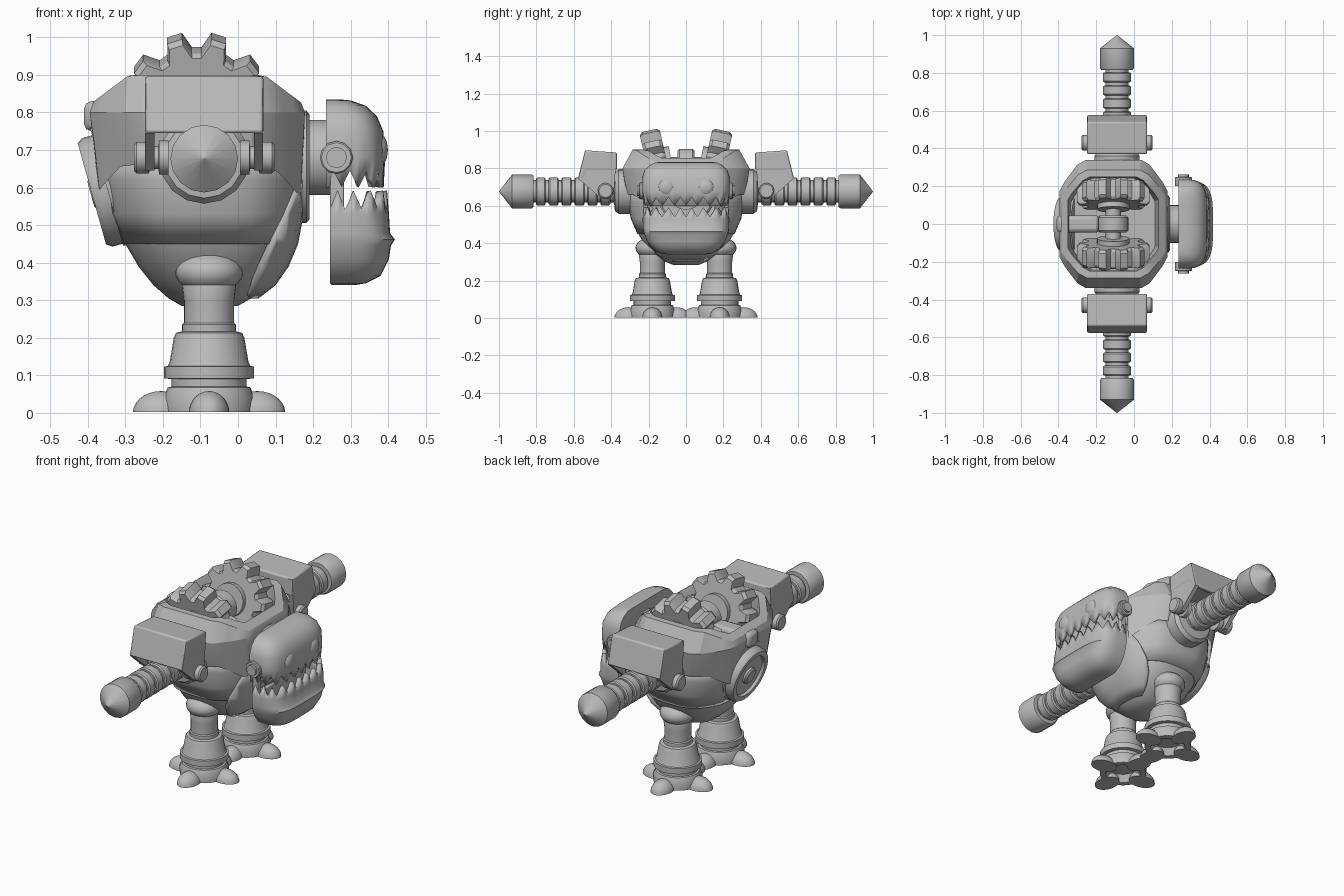
import bpy, bmesh
from math import sin, cos, pi, radians
from mathutils import Matrix, Vector

if "Cube" in bpy.data.objects:
    bpy.data.objects.remove(bpy.data.objects["Cube"])

grey = bpy.data.materials.new("plain grey")
grey.use_nodes = True
GREY = (0.5, 0.5, 0.5, 1)
grey.diffuse_color = GREY
grey.node_tree.nodes["Principled BSDF"].inputs["Base Color"].default_value = GREY
CX = -0.09   # arm and gear axis
BX = -0.11   # body centre


def finish(name, bm, angle=35, bevel=0, shell=0):
    bmesh.ops.recalc_face_normals(bm, faces=bm.faces)
    me = bpy.data.meshes.new(name)
    bm.to_mesh(me)
    bm.free()
    ob = bpy.data.objects.new(name, me)
    bpy.context.collection.objects.link(ob)
    me.materials.append(grey)
    if shell:
        m = ob.modifiers.new("shell", 'SOLIDIFY')
        m.thickness, m.offset = shell, -1
    if bevel:
        m = ob.modifiers.new("bevel", 'BEVEL')
        m.width, m.segments = bevel, 2
    bpy.ops.object.select_all(action='DESELECT')
    ob.select_set(True)
    bpy.context.view_layer.objects.active = ob
    bpy.ops.object.shade_smooth_by_angle(angle=radians(angle))
    return ob


def loft(rings, cap_start=True, cap_end=True):
    bm = bmesh.new()
    vs = [[bm.verts.new(p) for p in r] for r in rings]
    n = len(vs[0])
    for a, b in zip(vs, vs[1:]):
        for i in range(n):
            bm.faces.new((a[i], a[(i + 1) % n], b[(i + 1) % n], b[i]))
    if cap_start:
        bm.faces.new(vs[0])
    if cap_end:
        bm.faces.new(vs[-1])
    return bm


def lathe(name, profile, origin, axis=(0, 0, 1), seg=24, angle=35):
    """Spin (radius, height) pairs about an axis."""
    rings = [[(max(r, .001) * cos(2 * pi * i / seg), max(r, .001) * sin(2 * pi * i / seg), h)
              for i in range(seg)] for r, h in profile]
    bm = loft(rings)
    rot = Vector(axis).to_track_quat('Z', 'Y').to_matrix().to_4x4()
    bm.transform(Matrix.Translation(origin) @ rot)
    return finish(name, bm, angle)


def box(name, lo, hi, bevel=.01):
    bm = bmesh.new()
    bmesh.ops.create_cube(bm, size=1)
    for v in bm.verts:
        v.co = [l + (c + .5) * (h - l) for c, l, h in zip(v.co, lo, hi)]
    return finish(name, bm, bevel=bevel)


def prism(name, pts, x0, x1, bevel=0):
    return finish(name, loft([[(x, y, z) for y, z in pts] for x in (x0, x1)]), bevel=bevel)


def ball(name, loc, radii, turn=0, floor=None):
    bm = bmesh.new()
    bmesh.ops.create_uvsphere(bm, u_segments=24, v_segments=14, radius=1)
    bm.transform(Matrix.Translation(loc) @ Matrix.Rotation(turn, 4, 'Z') @ Matrix.Diagonal((*radii, 1)))
    if floor is not None:
        geom = bm.verts[:] + bm.edges[:] + bm.faces[:]
        bmesh.ops.bisect_plane(bm, geom=geom, plane_co=(0, 0, floor), plane_no=(0, 0, -1), clear_outer=True)
        bmesh.ops.holes_fill(bm, edges=bm.edges)
    return finish(name, bm)


def section(z, x0, x1, w, octo=0.0, n=2.4, grow=0.0, seg=40):
    """Body cross-section, blended between a superellipse and an octagon."""
    pts = []
    for i in range(seg):
        c, s = cos(2 * pi * i / seg), sin(2 * pi * i / seg)
        ac, as_ = abs(c), abs(s)
        r = (1 - octo) * (ac ** n + as_ ** n) ** (-1 / n) + octo / max(ac, as_, (.45 * ac + .4 * as_) / .67)
        pts.append(((x0 + x1) / 2 + c * r * ((x1 - x0) / 2 + grow), s * r * (w + grow), z))
    return pts


# Body: rounded bowl, middle sleeve, front plate
bowl = [(.285, -.15, 0, .07), (.305, -.185, .035, .12), (.34, -.225, .08, .17), (.39, -.265, .115, .22),
        (.45, -.30, .14, .255), (.53, -.335, .155, .285), (.62, -.355, .165, .30)]
finish("belly_bowl", loft([section(*b) for b in bowl]), 40)
finish("middle_sleeve", loft([section(*b, octo=.3, grow=g) for b, g in
       zip(bowl[4:] + [(.68, -.36, .165, .30)], (.005, .01, .01, .01))], False, False), shell=.02)
bm = loft([section(*b, octo=.3, grow=.02) for b in bowl[1:]], False, False)
bmesh.ops.bisect_plane(bm, geom=bm.verts[:] + bm.edges[:] + bm.faces[:], plane_co=(.05, 0, .35),
                       plane_no=(-1, 0, .45), clear_outer=True)
finish("front_plate", bm, shell=.02)

# Upper hull: octagonal wall whose rim drops at the front and back, hollow inside
def rim(x0, x1, w, drop=0.0):
    return [(x, y, .90 - drop - .75 * max(0, abs(x - BX) - .18))
            for x, y, z in section(0, x0, x1, w, octo=1)]

lower = [(x, y, .66 - 1.1 * max(0, abs(x - BX) - .20)) for x, y, z in section(0, -.375, .172, .315, octo=.7)]
finish("upper_hull", loft([lower, section(.72, -.385, .176, .328, octo=.9), section(.80, -.395, .178, .34, octo=1),
       rim(-.385, .168, .285), rim(-.35, .13, .25), rim(-.345, .125, .245, .03),
       section(.72, -.33, .11, .24, octo=1)], False), 25)

# Back: bracket and tilted round hatch
box("back_bracket", (-.41, -.045, .75), (-.18, .045, .83), .02)
tilt = (-1, 0, -.28)
lathe("back_hatch", [(.15, -.05), (.15, .01), (.14, .025), (.115, .025), (.11, .01), (0, .01)],
      (-.365, 0, .59), tilt, 32)
lathe("hatch_hub", [(.045, 0), (.045, .02), (.035, .028), (0, .028)], (-.365, 0, .59), tilt)
lathe("hatch_seat", [(.17, -.08), (.165, -.015), (0, -.015)], (-.365, 0, .60), tilt, 32)

# Gears on a shared axle, leaning outwards
lathe("gear_axle", [(.04, -.22), (.04, .22)], (BX, 0, .82), (0, 1, 0))
lathe("axle_hub", [(.07, -.045), (.08, -.035), (.08, .035), (.07, .045)], (BX, 0, .825), (0, 1, 0))
for s, side in ((1, "left"), (-1, "right")):
    teeth = 10
    rings = []
    for h, k in ((-.055, .93), (-.04, 1), (.04, 1), (.055, .93)):
        ring = []
        for t in range(teeth):
            for off, r in ((-.36, .15), (-.17, .192), (.17, .192), (.36, .15)):
                a = 2 * pi * (t + off) / teeth
                ring.append((sin(a) * r * k, h, cos(a) * r * k))
        rings.append(ring)
    bm = loft(rings)
    bm.transform(Matrix.Translation((BX, s * .155, .82)) @ Matrix.Rotation(s * -.22, 4, 'X')
                 @ Matrix.Rotation(pi / teeth, 4, 'Y'))
    finish(side + "_gear", bm, 25)
    lathe(side + "_gear_boss", [(.085, -.08), (.085, .06), (.07, .07)], (BX, s * .155, .82), (0, s, -.2))

    # Arm: shoulder, ribbed tube and pointed tip
    arm = [(.12, .25), (.12, .36), (.105, .38), (.06, .385)]
    for k in range(6):
        y = .405 + k * .069
        arm += [(.06, y), (.068, y), (.074, y + .006), (.074, y + .047), (.068, y + .053), (.06, y + .053)]
    arm += [(.06, .815), (.083, .815), (.09, .825), (.09, .93), (0, 1.0)]
    lathe(side + "_arm", arm, (CX, 0, .677), (0, s, 0), 16)

    # Shoulder guard: sloped cover, cheek plates and pivots
    cover = [(.37, .885), (.54, .897), (.578, .745), (.55, .745), (.53, .79), (.37, .79)]
    prism(side + "_guard_cover", [(s * y, z) for y, z in cover], CX - .158, CX + .158, .008)
    cheek = [(.37, .88), (.54, .89), (.575, .745), (.46, .645), (.41, .645), (.385, .68)]
    for e in (1, -1):
        x = CX + e * .145
        prism(side + "_guard_cheek", [(s * y, z) for y, z in cheek], x - .012, x + .012)
        lathe(side + "_guard_pivot", [(.045, .095), (.045, .12), (.03, .122), (.03, .145), (.042, .147), (.042, .18),
              (.035, .187)], (CX, s * .43, .68), (e, 0, 0), 16)

    # Leg: hip ball, stepped shin, hollow-soled foot and toes
    lx, ly = -.077, s * .18
    ball(side + "_hip", (lx, ly, .375), (.09, .09, .058))
    lathe(side + "_leg", [(0, .04), (.07, .04), (.09, .003), (.12, .003), (.122, .04), (.11, .068), (.1, .07),
          (.1, .09), (.12, .092), (.12, .123), (.11, .125), (.105, .135), (.094, .2), (.088, .213), (.072, .217),
          (.072, .235), (.067, .24), (.067, .3), (.072, .34), (.06, .37)], (lx, ly, 0), (0, 0, 1), 28)
    for q in range(4):
        a = q * pi / 2
        ball(side + "_toe", (lx + .128 * cos(a), ly + .128 * sin(a), 0), (.075, .054, .058), a, .002)

# Neck
lathe("neck_plate", [(.15, .15), (.15, .182), (.14, .19), (0, .19)], (0, 0, .655), (1, 0, 0), 28)
lathe("neck", [(.1, .18), (.1, .25)], (0, 0, .68), (1, 0, 0), 28)


# Head: boxy shells with a flat back and zigzag tooth edges
def face(z, x0, x1, w, tooth=0.0, steps=48, n=4):
    pts = []
    for i in range(steps + 1):
        a = pi * (i / steps - .5)
        c, s = max(cos(a), 0), sin(a)
        r = (c ** n + abs(s) ** n) ** (-1 / n)
        pts.append((x0 + c * r * (x1 - x0), s * r * w, z - tooth * abs(i % 4 - 2) / 2))
    return pts

finish("upper_head", loft([face(.645, .235, .388, .227, .045), face(.68, .235, .392, .237),
       face(.75, .235, .387, .236), face(.79, .235, .37, .222), face(.818, .235, .34, .195),
       face(.832, .235, .30, .165), face(.835, .235, .27, .13)], False), 45, shell=.02)
finish("lower_jaw", loft([face(.34, .25, .31, .10), face(.345, .245, .34, .135), face(.365, .245, .38, .175),
       face(.41, .245, .402, .21), face(.445, .245, .407, .222), face(.462, .245, .418, .228),
       face(.478, .245, .405, .23), face(.53, .245, .402, .232), face(.592, .245, .397, .228, .05)],
       True, False), 45, shell=.02)
for s, side in ((1, "left"), (-1, "right")):
    ball(side + "_eye", (.375, s * .105, .70), (.024, .045, .045))
    box(side + "_jaw_hinge", (.245, s * .215 - .012, .53), (.282, s * .215 + .012, .68), .004)
    lathe(side + "_ear_bolt", [(.044, .2), (.044, .245), (.04, .25), (.028, .25), (.028, .262), (0, .262)],
          (.262, 0, .68), (0, s, 0), 12)
